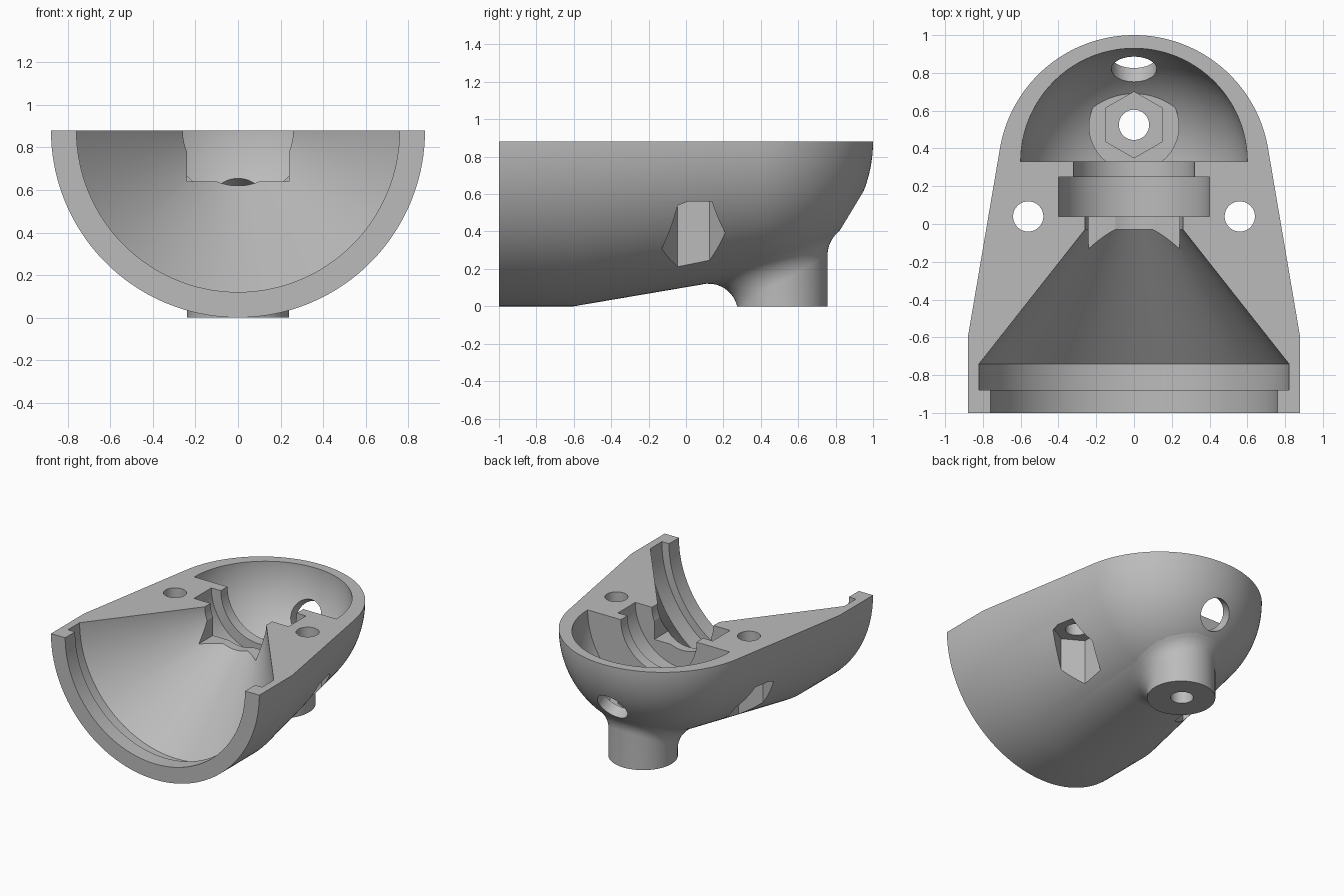
import bpy, bmesh
from math import sin, cos, pi, sqrt
from mathutils import Vector

if "Cube" in bpy.data.objects:
    bpy.data.objects.remove(bpy.data.objects["Cube"])

AXIS_Z = 0.88                       # height of the split plane and lathe axis
SEGS = 160
DOME_Y, DOME_R, SLOPE = 0.28, 0.72, 0.17
STEM_Y, STEM_R, FILLET = 0.517, 0.24, 0.155

grey = bpy.data.materials.new("light grey plastic")
grey.use_nodes = True
colour = (0.5, 0.5, 0.5, 1)
grey.diffuse_color = colour
grey.node_tree.nodes["Principled BSDF"].inputs["Base Color"].default_value = colour


def loft(name, rings, floor=None):
    """Closed solid through rings of equal length, optionally cut off at a floor."""
    bm = bmesh.new()
    rows = [[bm.verts.new(p) for p in ring] for ring in rings]
    n = len(rows[0])
    for a, b in zip(rows, rows[1:]):
        for i in range(n):
            j = (i + 1) % n
            bm.faces.new((a[i], a[j], b[j], b[i]))
    bm.faces.new(rows[0][::-1])
    bm.faces.new(rows[-1])
    if floor is not None:
        cut = bmesh.ops.bisect_plane(bm, geom=bm.verts[:] + bm.edges[:] + bm.faces[:],
                                     plane_co=(0, 0, floor), plane_no=(0, 0, 1),
                                     clear_inner=True)["geom_cut"]
        bmesh.ops.contextual_create(
            bm, geom=[e for e in cut if isinstance(e, bmesh.types.BMEdge)])
    bmesh.ops.recalc_face_normals(bm, faces=bm.faces)
    mesh = bpy.data.meshes.new(name)
    bm.to_mesh(mesh)
    bm.free()
    mesh.materials.append(grey)
    obj = bpy.data.objects.new(name, mesh)
    bpy.context.collection.objects.link(obj)
    return obj


def lathe(name, profile):
    """Turn (y, radius) points around the horizontal axis."""
    angles = [(i + 0.5) * 2 * pi / SEGS for i in range(SEGS)]
    return loft(name, [[(r * cos(a), y, AXIS_Z + r * sin(a)) for a in angles]
                       for y, r in profile])


def prism(name, start, end, radius, sides=64):
    """Regular prism between two points; a vertical one has a corner toward y."""
    start, end = Vector(start), Vector(end)
    d = (end - start).normalized()
    u = Vector((1, 0, 0))
    v = d.cross(u)
    ring = [(v * cos(2 * pi * i / sides) + u * sin(2 * pi * i / sides)) * radius
            for i in range(sides)]
    return loft(name, [[start + p for p in ring], [end + p for p in ring]])


def box(name, x, y0, y1, z0, z1):
    return loft(name, [[(-x, y0, z), (x, y0, z), (x, y1, z), (-x, y1, z)]
                       for z in (z0, z1)])


def combine(target, tool, operation):
    mod = target.modifiers.new(tool.name, "BOOLEAN")
    mod.object, mod.operation, mod.solver = tool, operation, "EXACT"
    bpy.context.view_layer.objects.active = target
    bpy.ops.object.modifier_apply(modifier=mod.name)
    bpy.data.objects.remove(tool)


def arc(centre, radius, first, last, steps):
    """Profile points of a dome, from its rim to just short of its pole."""
    angles = [first + (last - first) * i / steps for i in range(steps + 1)]
    return [(centre + radius * sin(a), radius * cos(a)) for a in angles]


# Outer shell: straight collar, taper and round end
shell = lathe("lamp_housing_half", [(-1, 0.88), (-0.6, 0.88)]
              + arc(DOME_Y, DOME_R, 0.168, pi / 2 - 0.008, 40))


# Stem with a rolling-ball fillet into the shell
def stem_column(angle):
    e = Vector((cos(angle), sin(angle), 0))
    foot = Vector((0, STEM_Y, 0))
    c = foot + e * (STEM_R + FILLET)
    if c.y - DOME_Y > (DOME_R + FILLET) * sin(0.168):
        reach = sqrt((DOME_R + FILLET) ** 2 - (c.y - DOME_Y) ** 2)
        along = (c.y - DOME_Y) / reach
    else:
        reach = 0.88 - SLOPE * (c.y + 0.6) + FILLET * sqrt(1 + SLOPE ** 2)
        along = SLOPE
    c.z = AXIS_Z - sqrt(reach ** 2 - c.x ** 2)
    normal = Vector((c.x / reach, along, (c.z - AXIS_Z) / reach)).normalized()
    points = [foot + e * STEM_R - Vector((0, 0, 0.2))]
    points += [c + (-e).slerp(-normal, i / 12) * FILLET for i in range(13)]
    points[-1] -= normal * 0.003
    points.append(points[-1] - normal * 0.04)
    points.append(foot + e * STEM_R + Vector((0, 0, 0.5)))
    return points


columns = [stem_column(2 * pi * i / 96) for i in range(96)]
combine(shell, loft("stem", list(zip(*columns)), floor=0), "UNION")

# Hollow: front lip, lens groove, cone, throat, ring grooves, rear dome
hollow = [(-1.1, 0.76), (-0.88, 0.76), (-0.88, 0.82), (-0.74, 0.82),
          (-0.03, 0.26), (0.04, 0.26), (0.04, 0.4), (0.25, 0.4),
          (0.25, 0.32), (0.33, 0.32)] + arc(0.33, 0.6, 0, pi / 2 - 0.008, 40)
combine(shell, lathe("hollow", hollow), "DIFFERENCE")

# Flat pad above the stem, with nut pocket and bolt hole
combine(shell, prism("pad", (0, STEM_Y, 0.2), (0, STEM_Y, 0.4), STEM_R - 0.001), "UNION")
combine(shell, prism("nut_pocket", (0, 0.525, 0.25), (0, 0.525, 0.5), 0.175, 6), "DIFFERENCE")
combine(shell, prism("bolt_hole", (0, 0.525, -0.1), (0, 0.525, 0.5), 0.08), "DIFFERENCE")

# Square passage through the throat
combine(shell, box("square_passage", 0.24, -0.4, 0.15, 0.64, 1.2), "DIFFERENCE")

# Cable hole through the rear dome
way = Vector((0, 0.605, -0.365)).normalized()
centre = Vector((0, DOME_Y, AXIS_Z))
combine(shell, prism("cable_hole", centre + way * 0.45, centre + way, 0.12), "DIFFERENCE")

# Screw holes with nut pockets from below, on both sides
for x in (-0.56, 0.56):
    combine(shell, prism("screw_hole", (x, 0.04, 0.3), (x, 0.04, 1.2), 0.08), "DIFFERENCE")
    combine(shell, prism("screw_nut_pocket", (x, 0.04, -0.1), (x, 0.04, 0.56), 0.17, 6),
            "DIFFERENCE")

# Split plane
combine(shell, box("upper_half", 2, -2, 2, AXIS_Z, 3), "DIFFERENCE")

bpy.ops.object.select_all(action="DESELECT")
shell.select_set(True)
bpy.context.view_layer.objects.active = shell
bpy.ops.object.shade_smooth_by_angle(angle=0.45)
